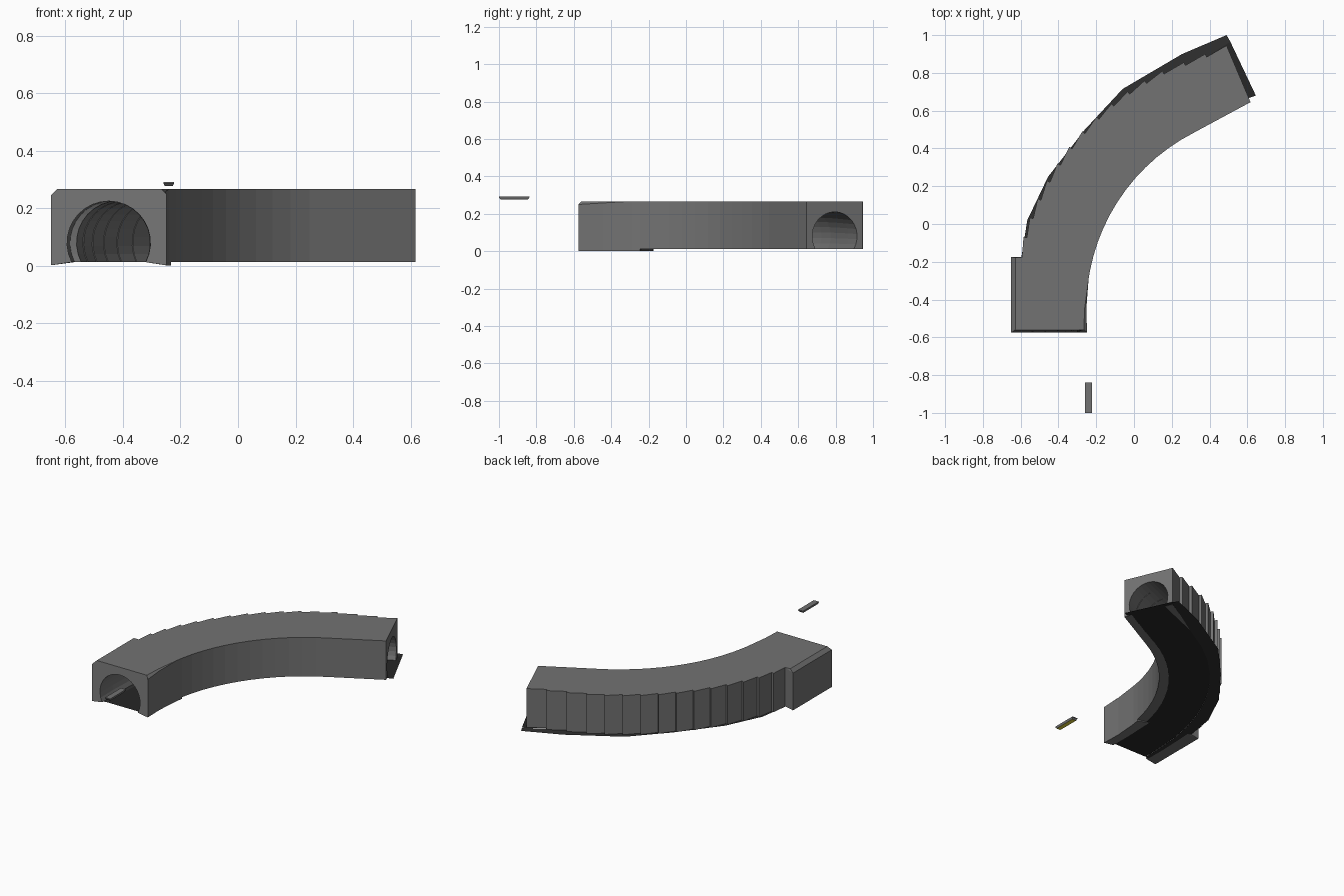
import bpy, bmesh, math
from mathutils import Vector

if "Cube" in bpy.data.objects:
    bpy.data.objects.remove(bpy.data.objects["Cube"])

CX, CY, R = 0.79, -0.445, 1.042   # bend centre and inner wall radius
TOP = 0.267


def material(name, rgb):
    m = bpy.data.materials.new(name)
    m.diffuse_color = (*rgb, 1)
    m.use_nodes = True
    m.node_tree.nodes["Principled BSDF"].inputs["Base Color"].default_value = m.diffuse_color
    return m


def make_object(name, bm, mats):
    bmesh.ops.recalc_face_normals(bm, faces=bm.faces)
    me = bpy.data.meshes.new(name)
    bm.to_mesh(me)
    bm.free()
    for m in mats:
        me.materials.append(m)
    ob = bpy.data.objects.new(name, me)
    bpy.context.collection.objects.link(ob)
    return ob


def on_arc(deg, radius=R):
    a = math.radians(deg)
    return Vector((CX - radius * math.cos(a), CY + radius * math.sin(a)))


def section(bm, p, d, w, foot=0.013, cin=0.0, cout=0.0, inset=0.0, n=20):
    """Arched cross-section: p inner wall point, d direction to the outer wall."""
    r = min(0.145, 0.4 * w)
    c = w / 2 - inset * 0.15
    low = math.asin((0.08 - 0.013) / r)
    pts = [(0, foot)]
    for i in range(n + 1):
        a = math.pi + low - (math.pi + 2 * low) * i / n
        pts.append((c + r * math.cos(a), 0.08 + r * math.sin(a)))
    w -= inset
    pts += [(w, foot), (w, TOP - cout), (w - cout, TOP), (cin, TOP), (0, TOP - cin)]
    return [bm.verts.new((p.x + d.x * u, p.y + d.y * u, z)) for u, z in pts]


grey = material("concrete_grey", (0.17, 0.17, 0.17))

# Portal block with chamfered top corners and a slightly raked front
bm = bmesh.new()
rings = []
for y, cin in ((-0.575, 0.017), (-0.445, 0.009), (-0.29, 0.0)):
    a = math.degrees(math.asin(max(0, y - CY) / R))
    p = Vector((on_arc(a).x + (0.003 if y < CY else 0), y))
    rings.append(section(bm, p, Vector((-1, 0)), p.x + 0.65, 0.002, cin, 0.022))
for v in rings[0]:
    if v.co.z > TOP - 0.001:
        v.co.y += 0.015
p = on_arc(11)
d = Vector((-0.65, -0.175)) - p
rings.append(section(bm, p, d.normalized(), d.length, 0.002, 0, 0.022))

# Stations round the bend, then along the short straight to the far end
BEND, STRAIGHT = 12, 3
stations = []
end_p = Vector((0.617, 0.645))
end_d = Vector((0.49, 0.945)) - end_p
end_w = end_d.length
end_d.normalize()
for i in range(BEND + 1):
    a = 11 + 52 * i / BEND
    d = (on_arc(a) - Vector((CX, CY))).normalized()
    stations.append((on_arc(a), d, 0.385 - 0.018 * i / BEND))
p0, d0, w0 = stations[-1]
for i in range(1, STRAIGHT + 1):
    t = i / STRAIGHT
    stations.append((p0.lerp(end_p, t), d0.lerp(end_d, t).normalized(),
                     w0 + (end_w - w0) * t))

# Sawtooth blocks: each starts inset and ends proud on the outer side
for (p, d, w), (p2, d2, w2) in zip(stations, stations[1:]):
    rings.append(section(bm, p, d, w, inset=0.018))
    rings.append(section(bm, p2, d2, w2))

for a, b in zip(rings, rings[1:]):
    for i in range(len(a)):
        j = (i + 1) % len(a)
        bm.faces.new((a[i], a[j], b[j], b[i]))
bm.faces.new(rings[0])
bm.faces.new(rings[-1])
bmesh.ops.remove_doubles(bm, verts=bm.verts, dist=0.0002)
make_object("tunnel_shell", bm, [grey])

# Dark floor sheet under the tunnel, out past the far end
inner = [(-0.29, -0.56)] + [tuple(on_arc(a, R + 0.03)) for a in range(0, 64, 7)] + [(0.6, 0.665)]
edge = [(-0.56, -0.56)] + [tuple(on_arc(a, R + 0.305)) for a in range(0, 64, 7)] + [(0.51, 0.965)]
bm = bmesh.new()
bm.faces.new([bm.verts.new((x, y, 0.014)) for x, y in
              inner + [(0.645, 0.68), (0.51, 0.965)] + edge[-2::-1]])
make_object("floor_sheet", bm, [material("dark_floor", (0.02, 0.02, 0.02))])

# Verge strip along the outer wall, with a coarse outer edge
outer = [(0.49, 1.0), (0.255, 0.9), (-0.06, 0.715), (-0.26, 0.5),
         (-0.455, 0.25), (-0.565, 0.02), (-0.6, -0.2), (-0.6, -0.56)]
bm = bmesh.new()
bm.faces.new([bm.verts.new((x, y, 0.012)) for x, y in outer + edge])
make_object("verge_strip", bm, [material("verge_dark", (0.03, 0.03, 0.03))])

# Small detached floating bar, tapered beneath with a yellow underside
bm = bmesh.new()
levels = []
for z, e in ((0.292, 0), (0.286, 0), (0.277, 0.004)):
    x0, x1, y0, y1 = -0.259 + e, -0.223 - e, -1.0 + 2 * e, -0.838 - 2 * e
    levels.append([bm.verts.new((x, y, z)) for x, y in
                   ((x0, y0), (x1, y0), (x1, y1), (x0, y1))])
for a, b in zip(levels, levels[1:]):
    for i in range(4):
        j = (i + 1) % 4
        bm.faces.new((a[i], a[j], b[j], b[i]))
bm.faces.new(levels[0])
bm.faces.new(levels[-1]).material_index = 1
make_object("hanging_lamp", bm, [grey, material("lamp_yellow", (0.8, 0.7, 0.05))])
